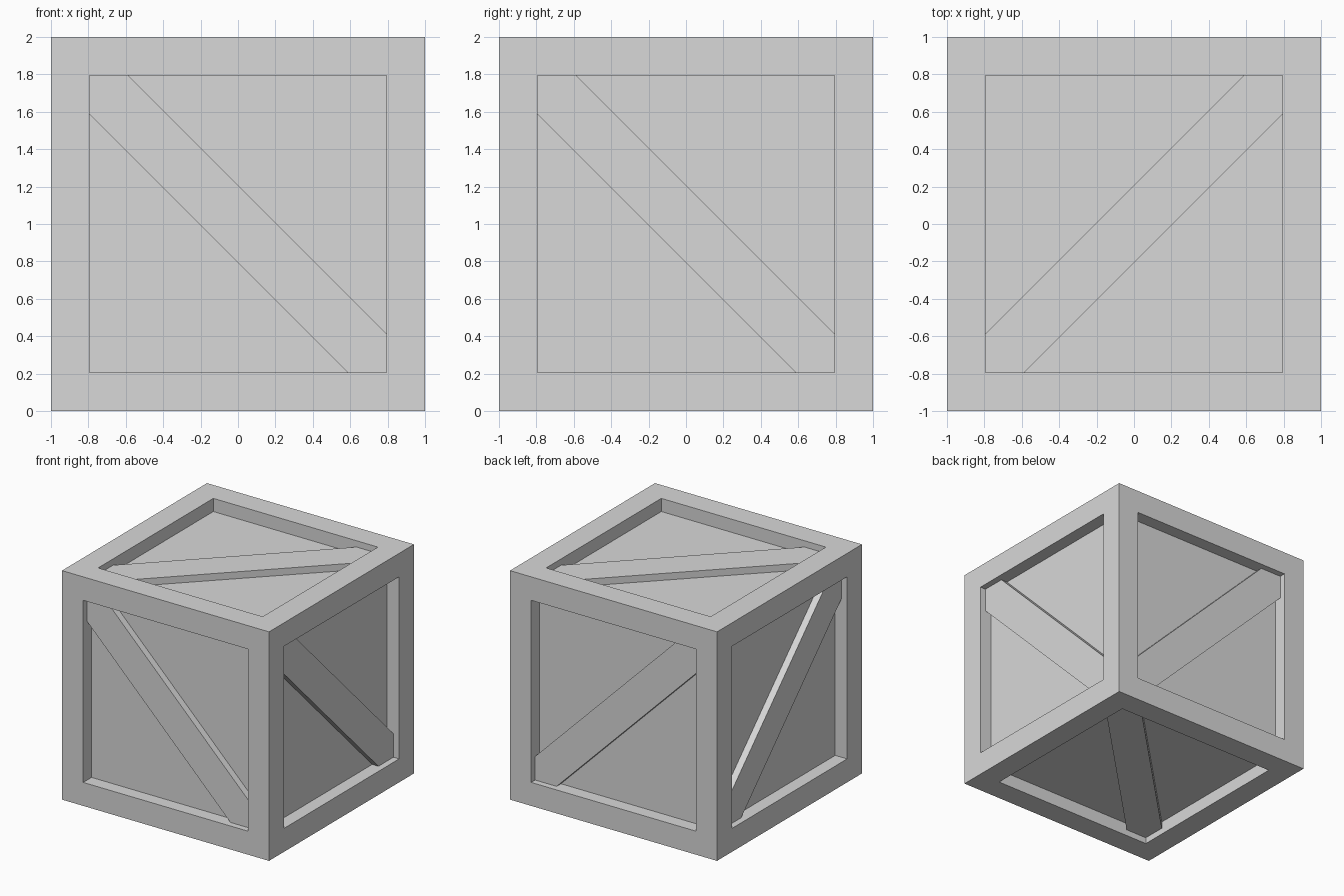
import bpy
import bmesh
from mathutils import Matrix, Vector

HALF = 1.0        # half the crate's side
OPEN = 0.795      # half the opening inside each frame
PANEL = 0.885     # distance of the recessed panels from the centre
BRACE = 0.945     # distance of the brace faces from the centre
BAND = 0.207      # half the brace width, measured along the frame

default_cube = bpy.data.objects.get("Cube")
if default_cube:
    bpy.data.objects.remove(default_cube)

grey = bpy.data.materials.new("light grey")
grey.use_nodes = True
colour = (0.69, 0.69, 0.69, 1)
grey.diffuse_color = colour
grey.node_tree.nodes["Principled BSDF"].inputs["Base Color"].default_value = colour


def add_object(name, bm):
    bmesh.ops.recalc_face_normals(bm, faces=bm.faces)
    mesh = bpy.data.meshes.new(name)
    bm.to_mesh(mesh)
    bm.free()
    mesh.materials.append(grey)
    obj = bpy.data.objects.new(name, mesh)
    bpy.context.collection.objects.link(obj)
    obj.location.z = HALF


# Crate body: a cube with a straight-walled recess sunk into every side
bm = bmesh.new()
bmesh.ops.create_cube(bm, size=2 * HALF)
sides = list(bm.faces)
bmesh.ops.inset_individual(bm, faces=sides, thickness=HALF - OPEN, use_even_offset=True)
bm.normal_update()
panels = bmesh.ops.extrude_discrete_faces(bm, faces=sides)["faces"]
bm.normal_update()
for panel in panels:
    inward = panel.normal * (PANEL - HALF)
    bmesh.ops.translate(bm, verts=panel.verts, vec=inward)
add_object("crate_body", bm)


def add_brace(name, across, up, outward):
    """Diagonal board from upper left to lower right, trimmed by the frame."""
    a, b = OPEN, OPEN - BAND
    outline = [(-a, a), (-b, a), (a, -b), (a, -a), (b, -a), (-a, b)]
    bm = bmesh.new()
    verts = [bm.verts.new(across * u + up * v + outward * PANEL) for u, v in outline]
    base = bm.faces.new(verts)
    top = bmesh.ops.extrude_face_region(bm, geom=[base])["geom"]
    raised = [g for g in top if isinstance(g, bmesh.types.BMVert)]
    bmesh.ops.translate(bm, verts=raised, vec=outward * (BRACE - PANEL))
    add_object(name, bm)


# Opposite sides carry braces along the same diagonal
X, Y, Z = (Vector(row) for row in Matrix.Identity(3))
for name, across, up, outward in [
    ("front_brace", X, Z, -Y),
    ("back_brace", X, Z, Y),
    ("right_brace", Y, Z, X),
    ("left_brace", Y, Z, -X),
    ("top_brace", X, -Y, Z),
    ("bottom_brace", X, -Y, -Z),
]:
    add_brace(name, across, up, outward)
